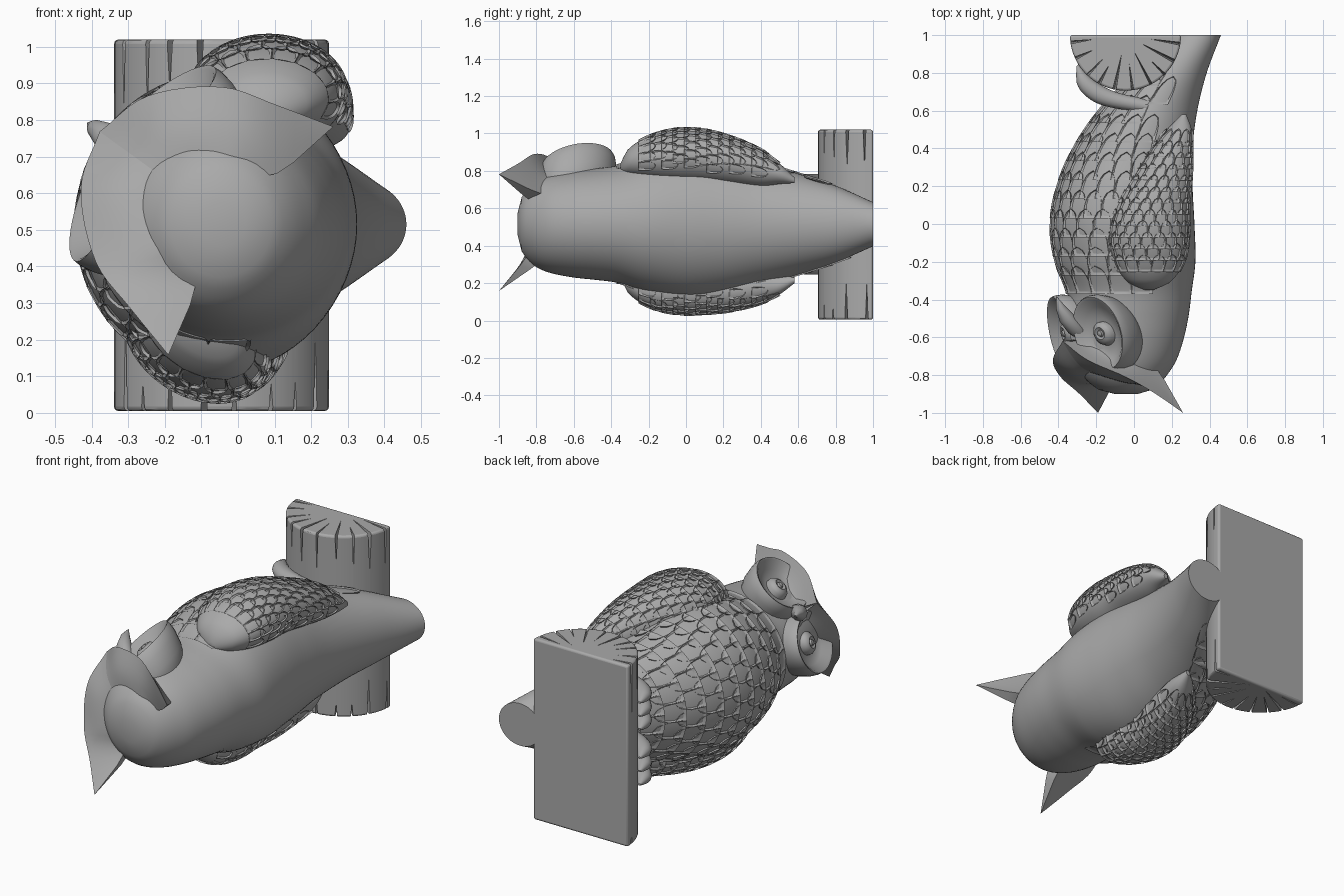
import bpy, bmesh, math, random
from mathutils import Vector

if "Cube" in bpy.data.objects:
    bpy.data.objects.remove(bpy.data.objects["Cube"], do_unlink=True)
random.seed(4)
MID = 0.515

grey = bpy.data.materials.new("stone_grey")
grey.use_nodes = True
grey.diffuse_color = (0.4, 0.4, 0.4, 1)
grey.node_tree.nodes["Principled BSDF"].inputs["Base Color"].default_value = (0.4, 0.4, 0.4, 1)


def make(name, verts, faces, angle=40):
    """Mesh object with outward normals and smooth shading."""
    me = bpy.data.meshes.new(name)
    me.from_pydata([tuple(v) for v in verts], [], faces)
    bm = bmesh.new()
    bm.from_mesh(me)
    bmesh.ops.remove_doubles(bm, verts=bm.verts, dist=0.0001)
    bmesh.ops.recalc_face_normals(bm, faces=bm.faces)
    bm.to_mesh(me)
    bm.free()
    ob = bpy.data.objects.new(name, me)
    me.materials.append(grey)
    bpy.context.collection.objects.link(ob)
    smooth(ob, angle)
    return ob


def smooth(ob, angle=40):
    bpy.ops.object.select_all(action="DESELECT")
    ob.select_set(True)
    bpy.context.view_layer.objects.active = ob
    bpy.ops.object.shade_smooth_by_angle(angle=math.radians(angle))


def grid_faces(rows, cols, closed=False):
    n = cols if closed else cols - 1
    return [(i * cols + j, i * cols + (j + 1) % cols, (i + 1) * cols + (j + 1) % cols, (i + 1) * cols + j)
            for i in range(rows - 1) for j in range(n)]


def blend(table, y):
    """Smooth interpolation of table rows keyed by their first value."""
    k = max(0, min(len(table) - 2, sum(r[0] <= y for r in table) - 1))
    a, b = table[k], table[k + 1]
    p, q = table[max(k - 1, 0)], table[min(k + 2, len(table) - 1)]
    h = b[0] - a[0]
    t = (y - a[0]) / h
    out = []
    for i in range(1, len(a)):
        m0, m1 = (b[i] - p[i]) / (b[0] - p[0]) * h, (q[i] - a[i]) / (q[0] - a[0]) * h
        out.append((2*t**3 - 3*t*t + 1) * a[i] + (t**3 - 2*t*t + t) * m0
                   + (3*t*t - 2*t**3) * b[i] + (t**3 - t*t) * m1)
    return out


# Rows: y, back x, front x, half width
BODY = [(-.9, .02, -.1, .06), (-.885, .08, -.17, .13), (-.85, .13, -.225, .185), (-.8, .175, -.275, .23),
        (-.72, .225, -.32, .262), (-.6, .265, -.345, .285), (-.48, .29, -.35, .298), (-.36, .305, -.355, .315),
        (-.2, .325, -.415, .37), (0, .32, -.44, .405), (.2, .31, -.405, .385), (.4, .31, -.32, .33),
        (.6, .335, -.185, .27), (.8, .385, 0, .205), (1, .46, .2, .118)]
# Rows: y, centre x, half x, centre z, half z
WING = [(-.35, .08, .02, .82, .02), (-.31, .08, .11, .845, .07), (-.2, .08, .185, .865, .12), (-.05, .08, .212, .875, .15),
        (.1, .1, .192, .872, .148), (.25, .15, .155, .85, .13), (.4, .2, .108, .815, .1),
        (.5, .24, .065, .785, .055), (.58, .265, .012, .75, .015)]


def body_at(y, a):
    back, front, rz = blend(BODY, y)
    return Vector(((back + front) / 2 + (back - front) / 2 * math.cos(a), y, MID + rz * math.sin(a)))


def wing_at(y, a):
    cx, rx, cz, rz = blend(WING, y)
    return Vector((cx + rx * math.cos(a), y, cz + rz * math.sin(a)))


def loft(surf, y0, y1, rows, cols=64):
    vs = [surf(y0 + (y1 - y0) * i / (rows - 1), math.tau * j / cols) for i in range(rows) for j in range(cols)]
    caps = [tuple(range(cols)), tuple(range((rows - 1) * cols, rows * cols))]
    return vs, grid_faces(rows, cols, True) + caps


def feathers(surf, y0, y1, step, mid, spread, lift):
    """Overlapping leaf scales laid over a lofted surface, tips lifted towards +y."""
    vs, fs = [], []
    rows, n, m = int((y1 - y0) / step), 9, 7
    for r in range(rows):
        y = y0 + r * step
        size = max((surf(y, mid + 1.57) - surf(y, mid - 1.57)).length / 2, .02)
        da = step * 1.05 / size
        count = int(spread / da)
        for c in range(-count, count + 1):
            a0 = mid + (c + (r % 2) * .5) * da
            base = len(vs)
            for i in range(n):
                s = i / (n - 1)
                w = da * .52 * math.sqrt(max(0, 1 - max(0, (s - .3) / .7) ** 2))
                for j in range(m):
                    u = 2 * j / (m - 1) - 1
                    yy, aa = min(y + s * step * 1.5, y1 + step), a0 + u * w
                    p = surf(yy, aa)
                    nrm = (surf(yy, aa + .02) - surf(yy, aa - .02)).cross(surf(yy + .004, aa) - surf(yy - .004, aa))
                    nrm.normalize()
                    edge = j in (0, m - 1) or i in (0, n - 1)
                    vs.append(p + nrm * (-.008 if edge else lift * s * (1 - .35 * u * u)))
            fs += [tuple(base + k for k in f) for f in grid_faces(n, m)]
    return vs, fs


# The breast is turned a little sideways, so the wings mirror across a tilted plane
TILT = Vector((.276, 0, .961))
AXIS = Vector((-.05, 0, .55))


def both_wings(name, vs, fs, angle=40):
    make("left_" + name, vs, fs, angle)
    make("right_" + name, [v - TILT * (2 * (v - AXIS).dot(TILT)) for v in vs], fs, angle)


# Body, head and tail
make("body", *loft(body_at, -.9, 1, 90))
make("belly_feathers", *feathers(body_at, -.37, .87, .1, math.pi - .1, 1.8, .034), 55)

# Wings
both_wings("wing", *loft(wing_at, -.35, .58, 50, 48))
both_wings("wing_feathers", *feathers(wing_at, -.25, .5, .06, 1.3, 1.7, .015), 55)


# Head frame, turned sideways: f forward, l sideways, y down the body
def head(f, l, y):
    return Vector((.035 - .81 * f + .585 * l, y, .47 + .585 * f + .81 * l))


def both_sides(name, pts, fs, angle=40):
    make("left_" + name, [head(*p) for p in pts], fs, angle)
    make("right_" + name, [head(p[0], -p[1], p[2]) for p in pts], fs, angle)


# Brow ridges sweeping out into ear tufts: crown edge, outer edge, under edge
CROWN = [(0, .32, 0, -.79), (.3, .27, .08, -.815), (.6, .17, .14, -.845), (.85, .05, .19, -.85), (1, 0, .385, -1)]
OUTER = [(0, .51, 0, -.62), (.3, .46, .157, -.72), (.6, .31, .295, -.81), (.85, .15, .345, -.9),
         (1, 0, .385, -1)]
UNDER = [(0, .28, 0, -.5), (.3, .28, .1, -.58), (.6, .2, .18, -.68), (.85, .05, .22, -.77), (1, 0, .385, -1)]
pts, cols = [], 13
for i in range(21):
    c, o, u = (Vector(blend(t, i / 20)) for t in (CROWN, OUTER, UNDER))
    fade = 1 - i / 20
    for j in range(7):
        s = j / 6
        pts.append(c.lerp(o, s) - Vector((0, 0, .03 * math.sin(math.pi * s) * fade)))
    for j in range(1, 7):
        s = j / 6
        pts.append(o.lerp(u, s) - Vector((.05, .02, .03)) * math.sin(math.pi * s) * fade)
both_sides("brow_tuft", pts, grid_faces(21, cols, True))


def lathe(profile, centre, turn, squash, n=40):
    """Spin (radius, height) points about a face axis turned sideways, leaning back at the top."""
    ct, st = math.cos(turn), math.sin(turn)
    out = []
    for r, h in profile:
        for k in range(n):
            a = math.tau * k / n
            l, y = r * squash * math.cos(a), r * math.sin(a)
            out.append((centre[0] + h * ct - l * st + .25 * y, centre[1] + h * st + l * ct, centre[2] + y))
    return out, grid_faces(len(profile), n, True)


# Facial discs and eyes
EYE = (.395, .17, -.58)
both_sides("face_disc", *lathe([(.001, -.05), (.08, -.055), (.14, -.035), (.18, .005), (.193, .01), (.202, -.01),
                                (.207, -.05), (.2, -.12), (.17, -.2), (.06, -.28)], EYE, .28, .83))
both_sides("eye", *lathe([(.001, 0), (.014, -.003), (.018, -.015), (.032, -.007), (.046, -.013), (.06, -.03),
                          (.065, -.065)], EYE, .28, 1, 28))

# Beak, hooked towards the breast
beak, n = [], 12
for f, y, w, d in [(.37, -.6, .03, .03), (.42, -.56, .048, .04), (.48, -.5, .042, .038), (.525, -.44, .024, .022),
                   (.55, -.385, .002, .002)]:
    beak += [head(f + d * math.sin(math.tau * k / n), w * math.cos(math.tau * k / n),
                  y - d * .5 * math.sin(math.tau * k / n)) for k in range(n)]
make("beak", beak, grid_faces(5, n, True) + [tuple(range(n)), tuple(range(4 * n, 5 * n))])

# Half log perch
R, LOW, TOP, CX = .294, .005, 1.02, -.045
arc = [(CX - R * math.cos(math.pi * k / 40), 1 - R * math.sin(math.pi * k / 40)) for k in range(41)]
m = len(arc)
log = make("log_perch", [(x, y, z) for z in (LOW, TOP) for x, y in arc],
           grid_faces(2, m, True) + [tuple(range(m)), tuple(range(m, 2 * m))])
bev = log.modifiers.new("rounded_edges", "BEVEL")
bev.width, bev.segments, bev.limit_method = .012, 3, "ANGLE"
bev.angle_limit = math.radians(40)

# Wedge cracks around both ends of the log
bm = bmesh.new()
for end, up in ((TOP, 1), (LOW, -1)):
    for k in range(10):
        a = math.pi * (k + .5 + random.uniform(-.15, .15)) / 10
        out, side = Vector((-math.cos(a), -math.sin(a), 0)), Vector((math.sin(a), -math.cos(a), 0))
        length, drop, w = random.uniform(.1, .24), random.choice((.08, .14, .2, .3)), random.uniform(.008, .013)
        rim = Vector((CX, 1, end))
        z = Vector((0, 0, up))
        corners = [out * (R + .03) + side * w + z * .03, out * (R + .03) - side * w + z * .03,
                   out * (R - length) + z * .002, out * (R + .002) - z * drop, out * (R - .025) - z * .025]
        hull = [bm.verts.new(rim + c) for c in corners]
        bmesh.ops.convex_hull(bm, input=hull)
me = bpy.data.meshes.new("crack_cutter")
bm.to_mesh(me)
bm.free()
cutter = bpy.data.objects.new("crack_cutter", me)
cutter.hide_render = True
bpy.context.collection.objects.link(cutter)
cut = log.modifiers.new("cracks", "BOOLEAN")
cut.operation, cut.solver, cut.object = "DIFFERENCE", "EXACT", cutter
smooth(log)
for mod in ("rounded_edges", "cracks"):
    bpy.ops.object.modifier_apply(modifier=mod)
bpy.data.objects.remove(cutter, do_unlink=True)
smooth(log, 30)

# Toes curling round the log
PATH = [(0, .08, .62, .045), (.3, -.12, .66, .05), (.6, -.22, .71, .048), (.88, -.28, .775, .035), (1, -.3, .84, .006)]
for side in (-1, 1):
    for t, gap in enumerate((.08, .155, .23)):
        vs = []
        for i in range(17):
            x, y, r = blend(PATH, i / 16)
            for k in range(14):
                a = math.tau * k / 14
                vs.append((x - r * .7 * math.cos(a), y - r * .7 * math.cos(a), MID + side * gap + r * .8 * math.sin(a)))
        make(("left" if side > 0 else "right") + "_toe_%d" % (t + 1), vs, grid_faces(17, 14, True))
